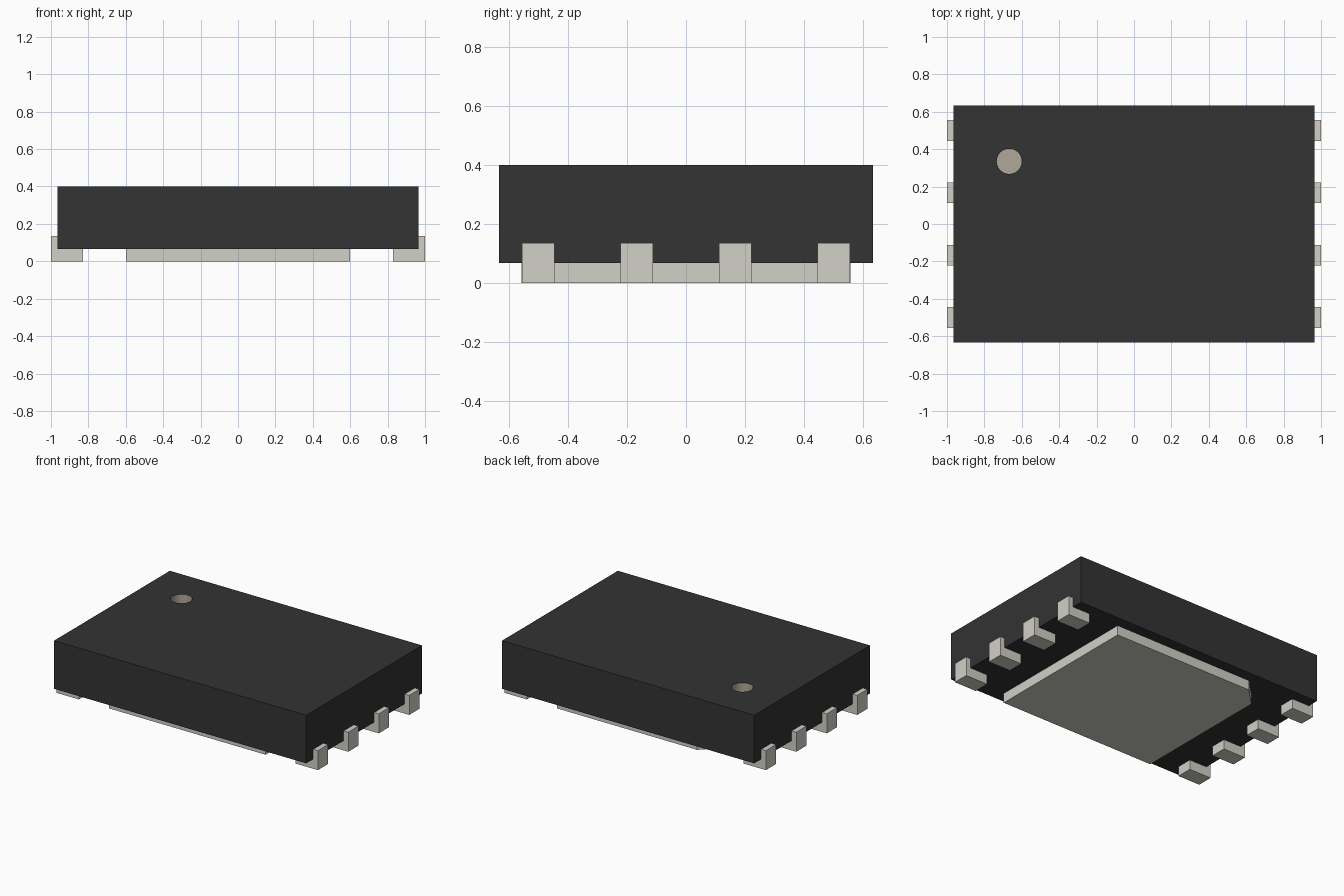
import bpy
import bmesh
import math

cube = bpy.data.objects.get("Cube")
if cube:
    bpy.data.objects.remove(cube, do_unlink=True)


def material(name, rgb):
    m = bpy.data.materials.new(name)
    m.use_nodes = True
    m.diffuse_color = (*rgb, 1)
    m.node_tree.nodes["Principled BSDF"].inputs["Base Color"].default_value = (*rgb, 1)
    return m


BLACK = material("black plastic", (0.033, 0.033, 0.033))
METAL = material("grey metal", (0.64, 0.635, 0.57))
BROWN = material("light brown mark", (0.43, 0.395, 0.315))


def extrude_profile(name, points, direction, mat):
    """Solid made by extruding a closed 3D outline along a vector."""
    bm = bmesh.new()
    face = bm.faces.new([bm.verts.new(p) for p in points])
    new = bmesh.ops.extrude_face_region(bm, geom=[face])["geom"]
    bmesh.ops.translate(bm, vec=direction,
                        verts=[v for v in new if isinstance(v, bmesh.types.BMVert)])
    bmesh.ops.recalc_face_normals(bm, faces=bm.faces)
    mesh = bpy.data.meshes.new(name)
    bm.to_mesh(mesh)
    bm.free()
    mesh.materials.append(mat)
    obj = bpy.data.objects.new(name, mesh)
    bpy.context.collection.objects.link(obj)
    return obj


BX, BY, Z0, Z1 = 0.965, 0.633, 0.067, 0.40      # body half sizes, underside, top
MX, MY, MR, MD = -0.667, 0.335, 0.067, 0.067    # mark centre, radius, depth

# Body block with a round recess marking the first pin
body = extrude_profile("body", [(-BX, -BY, Z0), (BX, -BY, Z0), (BX, BY, Z0), (-BX, BY, Z0)],
                       (0, 0, Z1 - Z0), BLACK)
circle = [(MX + MR * math.cos(a), MY + MR * math.sin(a), Z1 - MD)
          for a in (math.tau * i / 40 for i in range(40))]
cutter = extrude_profile("recess_cutter", circle, (0, 0, MD + 0.1), BROWN)
cutter.hide_render = True
mod = body.modifiers.new("recess", 'BOOLEAN')
mod.operation = 'DIFFERENCE'
mod.solver = 'EXACT'
mod.object = cutter
bpy.context.view_layer.objects.active = body
bpy.ops.object.modifier_apply(modifier=mod.name)
bpy.data.objects.remove(cutter, do_unlink=True)

# Recess wall and floor take the mark colour
body.data.materials.clear()
body.data.materials.append(BLACK)
body.data.materials.append(BROWN)
for p in body.data.polygons:
    in_recess = (math.hypot(p.center.x - MX, p.center.y - MY) < MR * 1.05
                 and p.center.z < Z1 - 0.005)
    p.material_index = 1 if in_recess else 0
bpy.ops.object.select_all(action='DESELECT')
body.select_set(True)
bpy.ops.object.shade_smooth_by_angle(angle=math.radians(30))

# Thermal pad under the body, one corner cut beside the first pin
PX, PY, C = 0.60, 0.556, 0.125
extrude_profile("thermal_pad", [(-PX, -PY, 0), (PX, -PY, 0), (PX, PY, 0),
                                (-PX + C, PY, 0), (-PX, PY - C, 0)],
                (0, 0, Z0), METAL)

# L-shaped leads: foot under the body, upright against its side
LEAD = [(0.83, 0), (1.0, 0), (1.0, 0.135), (BX, 0.135), (BX, Z0), (0.83, Z0)]
WIDTH = 0.111
for side, label in ((1, "left"), (-1, "right")):
    for i in range(4):
        y = -0.5 + i / 3
        extrude_profile(f"lead_{label}_{i + 1}",
                        [(side * x, y - WIDTH / 2, z) for x, z in LEAD],
                        (0, WIDTH, 0), METAL)
